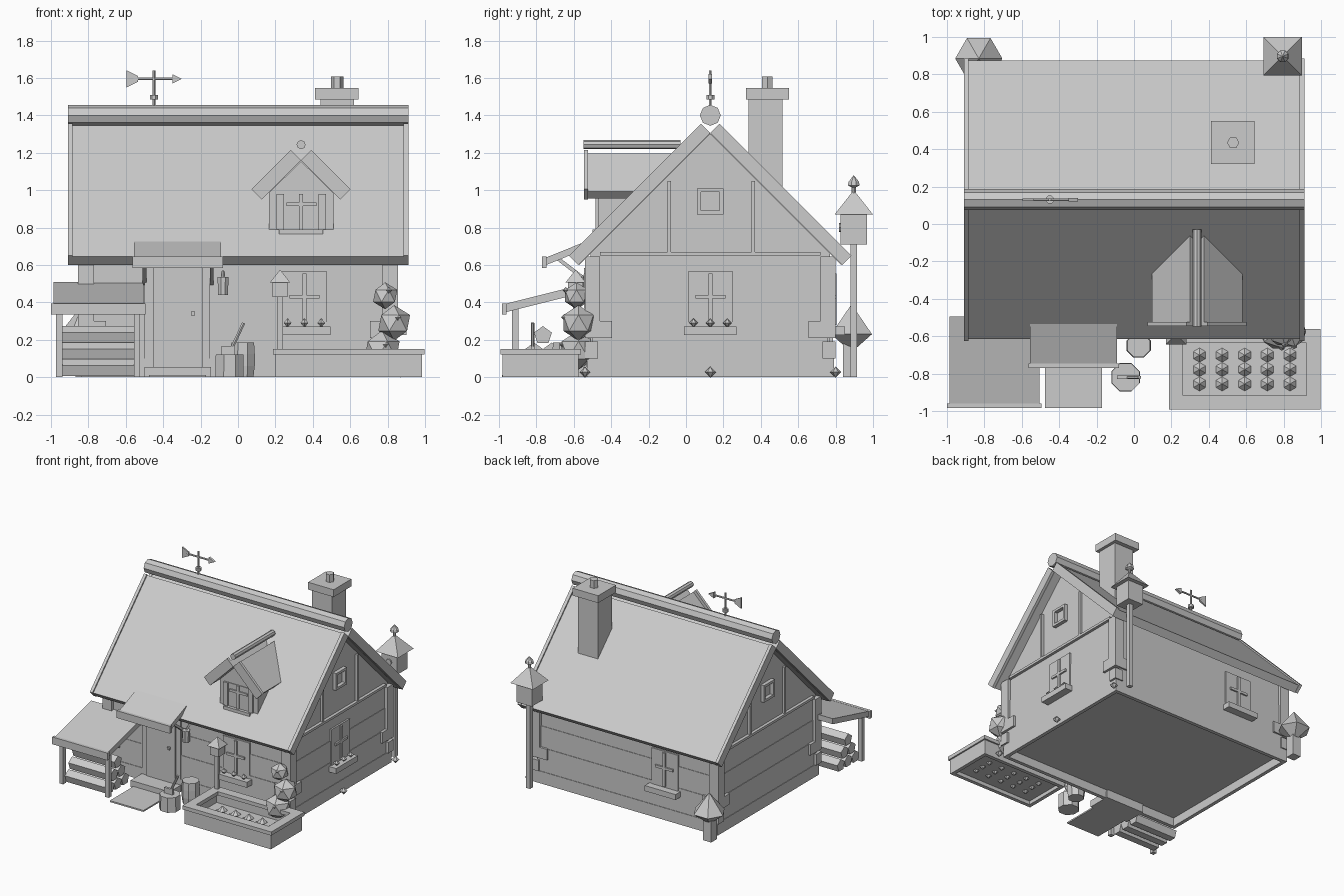
import bpy
import bmesh
from math import cos, sin, pi
from mathutils import Vector

default_cube = bpy.data.objects.get("Cube")
if default_cube:
    bpy.data.objects.remove(default_cube, do_unlink=True)

GREY = (0.6, 0.6, 0.6, 1)
material = bpy.data.materials.new("plain_grey")
material.use_nodes = True
material.diffuse_color = GREY
material.node_tree.nodes["Principled BSDF"].inputs["Base Color"].default_value = GREY


def finish(name, bm):
    bmesh.ops.remove_doubles(bm, verts=bm.verts, dist=0.0001)
    bmesh.ops.recalc_face_normals(bm, faces=bm.faces)
    mesh = bpy.data.meshes.new(name)
    bm.to_mesh(mesh)
    bm.free()
    mesh.materials.append(material)
    obj = bpy.data.objects.new(name, mesh)
    bpy.context.collection.objects.link(obj)
    return obj


def prism(name, outline, axis, start, end):
    """Extrude an outline of (across, height) points along x or y."""
    bm = bmesh.new()
    rings = []
    for along in (start, end):
        rings.append([bm.verts.new((along, u, z) if axis == "x" else (u, along, z))
                      for u, z in outline])
    for ring in rings:
        bm.faces.new(ring)
    for i in range(len(outline)):
        j = i - 1
        bm.faces.new((rings[0][j], rings[0][i], rings[1][i], rings[1][j]))
    return finish(name, bm)


def box(name, xs, ys, zs):
    outline = [(xs[0], zs[0]), (xs[1], zs[0]), (xs[1], zs[1]), (xs[0], zs[1])]
    return prism(name, outline, "y", *ys)


def border(name, xs, ys, zs, thick):
    """Four boxes around an open rectangle."""
    box(name + "_front", xs, (ys[0], ys[0] + thick), zs)
    box(name + "_back", xs, (ys[1] - thick, ys[1]), zs)
    inner = (ys[0] + thick, ys[1] - thick)
    box(name + "_left", (xs[0], xs[0] + thick), inner, zs)
    box(name + "_right", (xs[1] - thick, xs[1]), inner, zs)


def lathe(name, center, profile, sides=8, axis=(0, 0, 1), turn=0.5):
    """Spin (radius, height) points around an axis through the centre."""
    bm = bmesh.new()
    spin = Vector(axis).to_track_quat("Z", "Y")
    rings = []
    for r, h in profile:
        angles = [2 * pi * (i + turn) / sides for i in range(sides)]
        rings.append([bm.verts.new(Vector(center) + spin @ Vector((r * cos(a), r * sin(a), h)))
                      for a in angles])
    for low, high in zip(rings, rings[1:]):
        for i in range(sides):
            bm.faces.new((low[i - 1], low[i], high[i], high[i - 1]))
    for ring, point in ((rings[0], profile[0]), (rings[-1], profile[-1])):
        if point[0] > 0:
            bm.faces.new(ring)
    return finish(name, bm)


def rod(name, start, end, radius, sides=8, turn=0.0):
    span = Vector(end) - Vector(start)
    return lathe(name, start, [(radius, 0), (radius, span.length)], sides, span, turn)


def flower(name, center, size=0.03):
    return lathe(name, center, [(0, -size), (size, 0), (0, size)], 6)


def bush(name, center, size):
    bm = bmesh.new()
    bmesh.ops.create_icosphere(bm, subdivisions=1, radius=size)
    bmesh.ops.translate(bm, verts=bm.verts, vec=center)
    return finish(name, bm)


def gable_roof(name, middle, apex, run, thick, axis, start, end):
    for label, s in (("near", -1), ("far", 1)):
        outline = [(middle, apex), (middle + s * run, apex - run),
                   (middle + s * (run + thick), apex - run + thick),
                   (middle + s * thick, apex + thick)]
        prism(f"{name}_{label}", outline, axis, start, end)


WALLS = {"front": ("y", -0.51, -1), "back": ("y", 0.77, 1),
         "right": ("x", 0.82, 1), "left": ("x", -0.82, -1)}


def on_wall(name, side, us, zs, depth, inset=0.02):
    """Box fixed to a house wall, standing out by depth."""
    axis, place, sign = WALLS[side]
    outs = sorted((place - sign * inset, place + sign * depth))
    name = f"{side}_{name}"
    return box(name, outs, us, zs) if axis == "x" else box(name, us, outs, zs)


def window(side, u, planter_flowers):
    on_wall("window_pane", side, (u - 0.12, u + 0.12), (0.27, 0.565), 0.022)
    on_wall("window_mullion", side, (u - 0.011, u + 0.011), (0.28, 0.555), 0.035)
    on_wall("window_crossbar", side, (u - 0.08, u + 0.08), (0.42, 0.44), 0.035)
    on_wall("window_box", side, (u - 0.14, u + 0.14), (0.225, 0.27), 0.08)
    axis, place, sign = WALLS[side]
    out = place + sign * 0.05
    for i in range(planter_flowers):
        v = u + (i - 1) * 0.09
        flower(f"{side}_window_flower", (out, v, 0.29) if axis == "x" else (v, out, 0.29), 0.024)


# House body, foundation and roof
MID = 0.13
prism("house_walls", [(-0.51, 0.07), (-0.51, 0.66), (MID, 1.3), (0.77, 0.66), (0.77, 0.07)],
      "x", -0.82, 0.82)
border("foundation", (-0.84, 0.84), (-0.53, 0.79), (0, 0.1), 0.03)
gable_roof("roof", MID, 1.3, 0.7, 0.045, "x", -0.89, 0.89)
for start, end in ((-0.91, -0.885), (0.885, 0.912)):
    gable_roof("bargeboard", MID, 1.305, 0.705, 0.05, "x", start, end)
rod("ridge_log", (-0.91, MID, 1.4), (0.912, MID, 1.4), 0.056)

# Wall planks, corner posts and corner stones
for side in WALLS:
    ends = (-0.8, 0.8) if side in ("front", "back") else (-0.5, 0.76)
    for low, high, depth in ((0.1, 0.295, 0.016), (0.295, 0.47, 0.012), (0.47, 0.645, 0.008)):
        on_wall("plank", side, ends, (low, high), depth)
for sx in (-1, 1):
    for sy in (-1, 1):
        def corner(name, wide, deep, low, high):
            xs = sorted((sx * 0.855, sx * (0.855 - wide)))
            ys = sorted((MID + sy * 0.67, MID + sy * (0.67 - deep)))
            box(name, xs, ys, (low, high))
        corner("corner_post", 0.085, 0.08, 0.3, 0.645)
        corner("corner_stone_long", 0.15, 0.145, 0.21, 0.3)
        corner("corner_stone_short", 0.075, 0.07, 0.1, 0.19)

# Gable timbers and attic windows
for side in ("left", "right"):
    on_wall("gable_beam", side, (-0.46, 0.72), (0.65, 0.67), 0.025)
    for u in (-0.09, 0.36):
        on_wall("gable_timber", side, (u - 0.01, u + 0.01), (0.67, 1.05), 0.02)
    for offset in (-0.06, 0.06):
        v, z = MID + offset, 0.94 + offset
        on_wall("attic_frame_side", side, (v - 0.01, v + 0.01), (0.87, 1.01), 0.03)
        on_wall("attic_frame_bar", side, (MID - 0.05, MID + 0.05), (z - 0.01, z + 0.01), 0.03)

window("front", 0.355, 3)
window("right", MID, 3)
window("back", -0.36, 0)
for y in (-0.54, MID, 0.8):
    flower("wall_foot_flower", (0.87, y, 0.027))

# Door, step and mat
on_wall("door_frame", "front", (-0.5, -0.15), (0.05, 0.6), 0.025)
on_wall("door_leaf", "front", (-0.455, -0.19), (0.055, 0.585), 0.035)
on_wall("door_step", "front", (-0.5, -0.145), (0, 0.055), 0.17)
on_wall("door_knob", "front", (-0.25, -0.23), (0.33, 0.35), 0.055)
box("door_mat", (-0.475, -0.17), (-0.985, -0.68), (0, 0.012))

# Porch roof
prism("porch_roof", [(-0.76, 0.595), (-0.76, 0.635), (-0.5, 0.74), (-0.5, 0.7)],
      "x", -0.555, -0.09)
box("porch_fascia", (-0.565, -0.08), (-0.77, -0.745), (0.585, 0.645))
for x in (-0.5, -0.14):
    rod("porch_brace", (x, -0.51, 0.5), (x, -0.68, 0.63), 0.014, 4, 0.5)

# Hanging basket beside the door
lathe("hanging_basket", (-0.08, -0.56, 0.44), [(0.028, 0), (0.032, 0.095)])
rod("basket_hook", (-0.08, -0.56, 0.53), (-0.08, -0.51, 0.57), 0.007, 4)

# Wood shed and log pile
prism("shed_roof", [(-0.975, 0.345), (-0.975, 0.39), (-0.495, 0.51), (-0.495, 0.465)],
      "x", -0.987, -0.505)
box("shed_fascia", (-1, -0.495), (-0.985, -0.96), (0.335, 0.395))
for x in (-0.955, -0.54):
    box("shed_post", (x - 0.017, x + 0.017), (-0.93, -0.895), (0, 0.38))
for row in range(3):
    for i in range(3 - row):
        y = -0.86 + 0.095 * i + 0.0475 * row
        z = 0.047 + 0.088 * row
        rod("firewood_log", (-0.94, y, z), (-0.555, y, z), 0.05, 5, 0.25)

# Dormer
DX = 0.337
prism("dormer_wall", [(0.165, 0.75), (0.165, 0.985), (DX, 1.155), (0.51, 0.985), (0.51, 0.75)],
      "y", -0.47, -0.1)
gable_roof("dormer_roof", DX, 1.16, 0.205, 0.037, "y", -0.53, -0.03)
gable_roof("dormer_bargeboard", DX, 1.16, 0.21, 0.055, "y", -0.545, -0.523)
rod("dormer_ridge", (DX, -0.548, 1.243), (DX, -0.03, 1.243), 0.024)
box("dormer_window", (0.24, 0.44), (-0.475, -0.46), (0.79, 0.98))
box("dormer_mullion", (DX - 0.01, DX + 0.01), (-0.485, -0.46), (0.79, 0.98))
box("dormer_crossbar", (0.26, 0.42), (-0.485, -0.46), (0.915, 0.935))
box("dormer_sill", (0.22, 0.455), (-0.5, -0.46), (0.765, 0.79))
for x in (0.225, 0.45):
    box("dormer_shutter", (x - 0.02, x + 0.02), (-0.485, -0.46), (0.79, 0.98))

# Chimney
box("chimney_shaft", (0.44, 0.62), (0.335, 0.515), (0.8, 1.5))
box("chimney_cap", (0.413, 0.645), (0.32, 0.55), (1.485, 1.545))
rod("chimney_pot", (0.53, 0.435, 1.54), (0.53, 0.435, 1.608), 0.033, 6)

# Weather vane
VX = -0.45
rod("vane_pole", (VX, MID, 1.43), (VX, MID, 1.64), 0.008, 6)
lathe("vane_hub", (VX, MID, 1.485), [(0.023, 0), (0.023, 0.025)])
rod("vane_bar", (-0.56, MID, 1.595), (-0.34, MID, 1.595), 0.007, 6)
prism("vane_tip", [(-0.35, 1.57), (-0.35, 1.62), (-0.3, 1.595)], "y", MID - 0.01, MID + 0.01)
prism("vane_tail", [(-0.595, 1.55), (-0.595, 1.64), (-0.535, 1.61), (-0.535, 1.58)],
      "y", MID - 0.006, MID + 0.006)

# Raised flower bed
box("bed_soil", (0.22, 0.97), (-0.96, -0.59), (0.03, 0.04))
border("bed_wall", (0.2, 0.985), (-0.98, -0.575), (0, 0.125), 0.03)
border("bed_rim", (0.188, 0.997), (-0.992, -0.562), (0.12, 0.15), 0.075)
for i in range(5):
    for j in range(3):
        flower("bed_flower", (0.35 + 0.121 * i, -0.855 + 0.077 * j, 0.045), 0.038)

# Climbing shrub on the front corner
for x, y, z, size in ((0.77, -0.575, 0.145, 0.105), (0.835, -0.575, 0.29, 0.095), (0.787, -0.585, 0.435, 0.072)):
    bush("climbing_shrub", (x, y, z), size)
    flower("shrub_flower", (x + 0.02, y - size * 0.8, z + 0.03), 0.018)

# Lantern post by the bed
box("lantern_post", (0.21, 0.24), (-0.605, -0.575), (0, 0.44))
box("lantern_box", (0.185, 0.265), (-0.63, -0.55), (0.43, 0.51))
lathe("lantern_roof", (0.225, -0.59, 0.505), [(0.078, 0), (0, 0.07)], 4)

# Chopping block with axe, and barrel
lathe("chopping_block", (-0.045, -0.82, 0), [(0.082, 0), (0.08, 0.12)])
rod("axe_handle", (-0.04, -0.82, 0.14), (0.03, -0.82, 0.29), 0.01, 6)
box("axe_blade", (-0.09, -0.015), (-0.83, -0.81), (0.11, 0.165))
lathe("barrel", (0.025, -0.65, 0), [(0.062, 0), (0.07, 0.06), (0.07, 0.125), (0.066, 0.185)])

# Bird house on a pole
BX, BY = 0.795, 0.897
box("bird_pole", (BX - 0.018, BX + 0.018), (BY - 0.018, BY + 0.018), (0, 0.72))
box("bird_box", (BX - 0.07, BX + 0.07), (BY - 0.07, BY + 0.07), (0.71, 0.875))
lathe("bird_roof", (BX, BY, 0.87), [(0.145, 0), (0, 0.13)], 4)
lathe("bird_finial", (BX, BY, 0.97), [(0.012, 0), (0.012, 0.045), (0.034, 0.055), (0.03, 0.075), (0, 0.11)])
rod("bird_entry", (BX, BY - 0.08, 0.8), (BX, BY, 0.8), 0.025)

# Small tree behind the house
box("tree_trunk", (-0.87, -0.795), (0.84, 0.915), (0, 0.2))
lathe("tree_crown", (-0.83, 0.885, 0.16), [(0.035, 0), (0.126, 0.07), (0, 0.23)], 6, turn=0)
